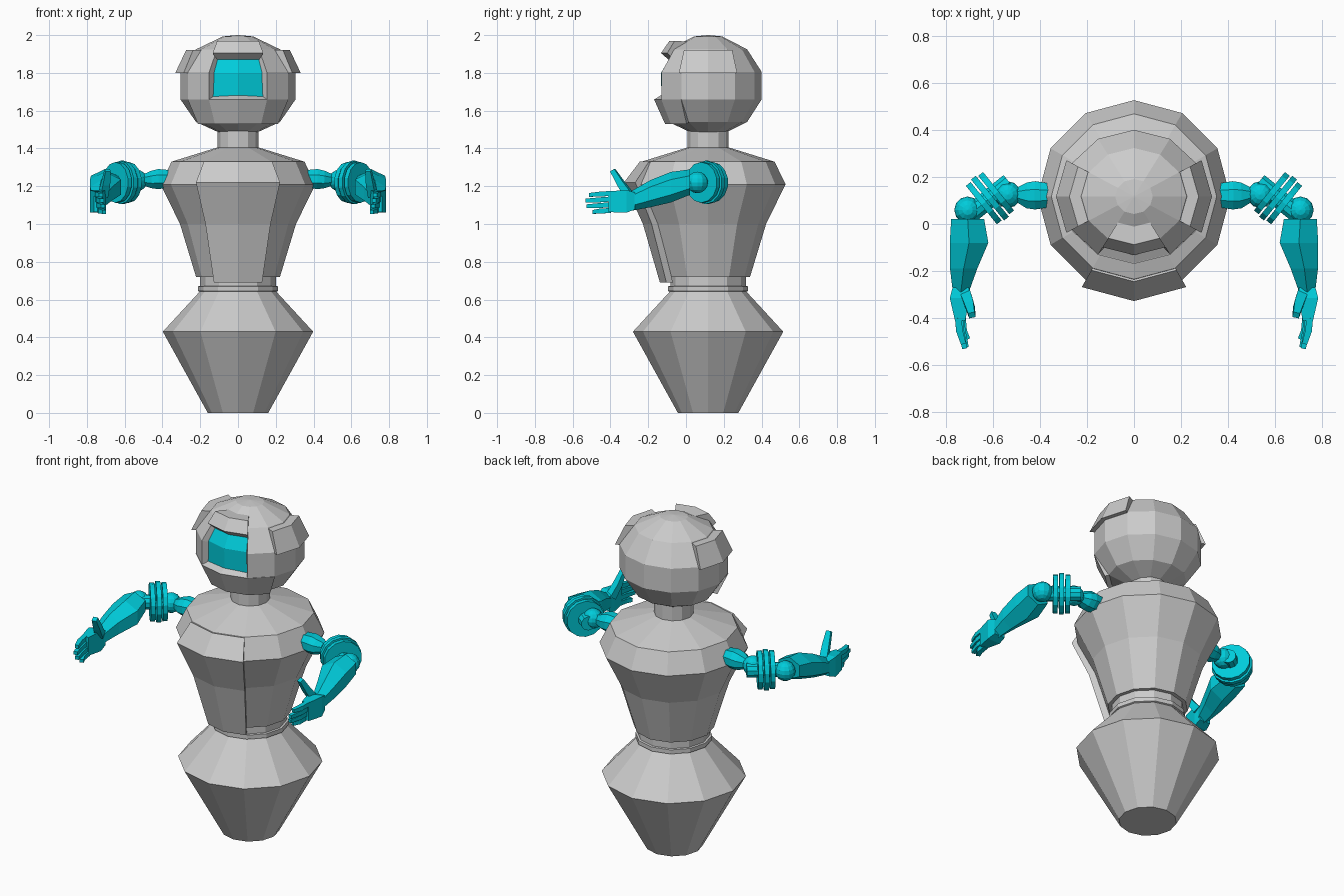
import bpy, bmesh
from math import sin, cos, radians, pi
from mathutils import Vector, Matrix

if "Cube" in bpy.data.objects:
    bpy.data.objects.remove(bpy.data.objects["Cube"])

CY = 0.117          # y of the body axis
cyan = bpy.data.materials.new("cyan")
cyan.diffuse_color = (0.0, 0.6, 0.7, 1)
cyan.use_nodes = True
cyan.node_tree.nodes["Principled BSDF"].inputs["Base Color"].default_value = cyan.diffuse_color


def finish(name, bm, mat=None, mirror=False):
    bmesh.ops.recalc_face_normals(bm, faces=bm.faces)
    me = bpy.data.meshes.new(name)
    bm.to_mesh(me)
    bm.free()
    ob = bpy.data.objects.new(name, me)
    bpy.context.collection.objects.link(ob)
    if mat:
        me.materials.append(mat)
    if mirror:
        ob.modifiers.new("mirror", 'MIRROR').use_mirror_merge = False
    return ob


def lathe(name, prof, sx=1, sy=1, skip=None, mat=None):
    """12-sided turned solid; angle 0 is the front. skip(i, k) leaves out faces."""
    bm = bmesh.new()
    rings = [[bm.verts.new((r * sx * sin(k * pi / 6), CY - r * sy * cos(k * pi / 6), z))
              for k in range(12)] for r, z in prof]
    for i in range(len(rings) - 1):
        for k in range(12):
            if not (skip and skip(i, k)):
                n = (k + 1) % 12
                bm.faces.new((rings[i][k], rings[i][n], rings[i + 1][n], rings[i + 1][k]))
    bm.faces.new(rings[0])
    bm.faces.new(rings[-1])
    return finish(name, bm, mat)


def sector(name, loop, a0, a1, sx=1, sy=1, mat=None, mirror=False):
    """Closed (r, z) loop swept around the body axis from a0 to a1 degrees."""
    bm = bmesh.new()
    steps = round((a1 - a0) / 30)
    rows = []
    for s in range(steps + 1):
        a = radians(a0 + 30 * s)
        rows.append([bm.verts.new((r * sx * sin(a), CY - r * sy * cos(a), z)) for r, z in loop])
    m = len(loop)
    for p, q in zip(rows, rows[1:]):
        for j in range(m):
            bm.faces.new((p[j], p[(j + 1) % m], q[(j + 1) % m], q[j]))
    bm.faces.new(rows[0])
    bm.faces.new(rows[-1])
    return finish(name, bm, mat, mirror)


def tube(name, stations, sides, axis=None):
    """Loft of (centre, half width, half height) stations, mirrored to both arms."""
    bm = bmesh.new()
    pts = [Vector(s[0]) for s in stations]
    rows = []
    for i, (c, w, h) in enumerate(stations):
        d = Vector(axis) if axis else pts[min(i + 1, len(pts) - 1)] - pts[max(i - 1, 0)]
        u = d.cross(Vector((0, 0, 1))).normalized()
        v = u.cross(d).normalized()
        f = 1 / cos(pi / sides)
        rows.append([bm.verts.new(pts[i] + u * w * f * cos((k + .5) * 2 * pi / sides)
                                  + v * h * f * sin((k + .5) * 2 * pi / sides)) for k in range(sides)])
    for p, q in zip(rows, rows[1:]):
        for k in range(sides):
            n = (k + 1) % sides
            bm.faces.new((p[k], p[n], q[n], q[k]))
    bm.faces.new(rows[0])
    bm.faces.new(rows[-1])
    return finish(name, bm, cyan, True)


def ball(name, c, r):
    bm = bmesh.new()
    bmesh.ops.create_uvsphere(bm, u_segments=12, v_segments=8, radius=r,
                              matrix=Matrix.Translation(c))
    return finish(name, bm, cyan, True)


# Body
lathe("lower_body", [(.16, 0), (.398, .43), (.2, .645)])
lathe("waist_ring", [(.2, .64), (.212, .645), (.212, .67), (.2, .672), (.2, .73)])
lathe("torso", [(.222, .72), (.307, 1.0), (.41, 1.21), (.352, 1.33), (.11, 1.405)])
lathe("neck", [(.108, 1.38), (.108, 1.5)])
sector("chest_plate", [(.255, .69), (.345, 1.0), (.445, 1.22), (.362, 1.33),
                       (.33, 1.32), (.40, 1.21), (.305, 1.0), (.215, .69)], -30, 30)

# Head with a front opening, visor set back inside it
SX, SY = 1.0, .93
head = lathe("head", [(.08, 1.475), (.222, 1.54), (.305, 1.66), (.305, 1.805),
                      (.222, 1.925), (.08, 1.993), (.005, 2.0)], SX, SY,
             skip=lambda i, k: i in (2, 3) and k in (0, 11))
sol = head.modifiers.new("wall", 'SOLIDIFY')
sol.thickness = .04
sol.offset = -1
sector("visor", [(.265, 1.64), (.268, 1.80), (.205, 1.90), (.16, 1.90), (.16, 1.64)],
       -30, 30, SX, SY, cyan)
sector("brow_plate", [(.268, 1.905), (.22, 1.97), (.13, 1.965), (.19, 1.87), (.225, 1.87)],
       -30, 30, SX, SY)
sector("chin_plate", [(.308, 1.66), (.245, 1.53), (.215, 1.54), (.29, 1.66)], -60, 60, SX, SY)
sector("ear_plate", [(.332, 1.80), (.275, 1.92), (.21, 1.92), (.295, 1.80)],
       60, 120, SX, SY, mirror=True)

# Upper arm and elbow
tube("shoulder_socket", [((.355, .122, 1.24), .05, .045), ((.42, .122, 1.238), .06, .053),
                         ((.455, .122, 1.235), .055, .047), ((.5, .125, 1.233), .03, .03)], 8)
ball("upper_joint", (.537, .125, 1.23), .057)
axis = Vector((.78, -.63, 0)).normalized()
for i, (t, r) in enumerate([(-.034, .105), (0, .112), (.034, .105)]):
    c = Vector((.613, .11, 1.22)) + axis * t
    tube(f"elbow_disc_{i + 1}", [(c - axis * .013, r, r), (c + axis * .013, r, r)], 14, axis)
tube("elbow_pin", [((.53, .177, 1.22), .04, .04), ((.70, .04, 1.22), .04, .04)], 10, axis)
ball("lower_joint", (.708, .06, 1.22), .057)

# Forearm and hand
tube("forearm", [((.708, .022, 1.222), .07, .058), ((.702, -.08, 1.195), .082, .07),
                 ((.725, -.19, 1.16), .058, .062), ((.737, -.29, 1.122), .034, .045)], 6, (0, -1, 0))
tube("palm", [((.737, -.27, 1.122), .035, .045), ((.742, -.315, 1.12), .042, .06),
              ((.74, -.41, 1.118), .022, .055)], 4, (0, -1, 0))
for i in range(4):
    z, tip = 1.162 - i * .03, (-.51, -.53, -.525, -.49)[i]
    x = .748 - .006 * i
    tube(f"finger_{i + 1}", [((x, -.40, z), .014, .013), ((x - .005, -.455, z - .004), .014, .013),
                             ((x - .022, tip, z - .008), .011, .01)], 4)
tube("thumb", [((.715, -.30, 1.15), .022, .022), ((.70, -.345, 1.215), .02, .018),
               ((.69, -.388, 1.285), .014, .013)], 4)
